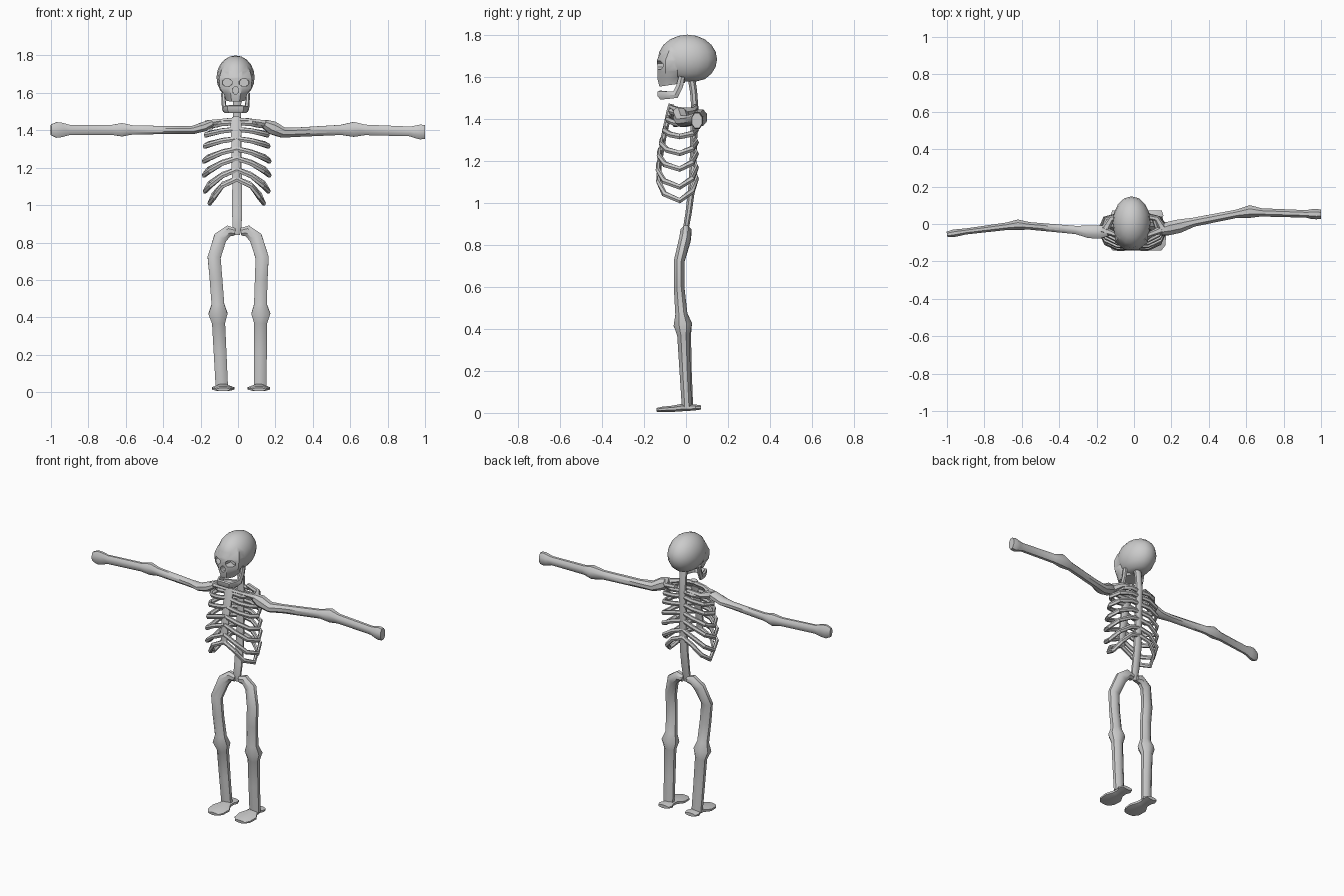
import bpy, bmesh, math
from mathutils import Vector


def finish(bm, name, angle=40):
    bmesh.ops.recalc_face_normals(bm, faces=bm.faces)
    me = bpy.data.meshes.new(name)
    bm.to_mesh(me)
    bm.free()
    me.shade_smooth()
    me.set_sharp_from_angle(angle=math.radians(angle))
    ob = bpy.data.objects.new(name, me)
    bpy.context.collection.objects.link(ob)
    return ob


def tube(name, pts, ref, sides=8, angle=40):
    """Loft through points (x, y, z, radius along ref, radius across)."""
    bm = bmesh.new()
    rings = []
    for i, p in enumerate(pts):
        c = Vector(p[:3])
        a, b = Vector(pts[max(i - 1, 0)][:3]), Vector(pts[min(i + 1, len(pts) - 1)][:3])
        t = (c - a).normalized() + (b - c).normalized()
        t.normalize()
        u = Vector(ref)
        u = (u - t * u.dot(t)).normalized()
        v = t.cross(u)
        ring = []
        for k in range(sides):
            w = 2 * math.pi * (k + 0.5) / sides
            f = 1 / math.cos(math.pi / sides)
            ring.append(bm.verts.new(c + u * math.cos(w) * p[3] * f + v * math.sin(w) * p[4] * f))
        rings.append(ring)
    for r, s in zip(rings, rings[1:]):
        for k in range(sides):
            j = (k + 1) % sides
            bm.faces.new((r[k], r[j], s[j], s[k]))
    bm.faces.new(rings[0])
    bm.faces.new(rings[-1])
    return finish(bm, name, angle)


Y, Z = (0, 1, 0), (0, 0, 1)
CX = -0.01

# Spine and neck
tube("spine", [(CX + .005, y, z, ry, rx) for y, z, ry, rx in (
    (0, .84, .008, .015), (0, .88, .014, .024), (.012, .95, .015, .026), (.025, 1.05, .016, .026),
    (.033, 1.18, .016, .025), (.038, 1.35, .017, .024), (.042, 1.45, .017, .022),
    (.036, 1.53, .017, .022), (.025, 1.60, .018, .024))], Y)

# Breastbone
tube("breastbone", [(CX, y, z, ry, rx) for y, z, ry, rx in (
    (-.128, 1.13, .008, .02), (-.125, 1.2, .012, .024), (-.105, 1.32, .013, .025),
    (-.08, 1.43, .014, .03), (-.07, 1.47, .013, .022))], Y)

# Ribs: height at middle, height at side, half width, front depth
for n, (zi, zo, xo, yf) in enumerate((
        (1.44, 1.425, .13, -.07), (1.405, 1.375, .165, -.085), (1.355, 1.315, .17, -.10),
        (1.30, 1.235, .175, -.115), (1.25, 1.16, .175, -.125), (1.19, 1.075, .17, -.13),
        (1.14, 1.01, .145, -.128))):
    d = zi - zo
    for s, side in ((-1, "left"), (1, "right")):
        path = [(0, yf, zi), (.08, yf - .003, zi - .3 * d), (xo * .83, yf + .025, zi - .75 * d),
                (xo, -.03, zo), (xo * .85, .03, zi - .65 * d), (.07, .05, zi - .2 * d), (0, .04, zi)]
        tube(f"rib_{side}_{n + 1}", [(CX + .003 + s * x, y, z, .013, .010) for x, y, z in path], Z, 6)

# Collar bones
for s, side in ((-1, "left"), (1, "right")):
    tube(f"collar_bone_{side}", [(CX, -.07, 1.455, .013, .013), (CX + s * .08, -.06, 1.45, .011, .011),
                                 (CX + s * .16, -.03, 1.435, .018, .018)], Z, 6)
    # Shoulder blades
    tube(f"shoulder_blade_{side}", [(s * .15, -.02, 1.43, .025, .02), (s * .12, .03, 1.44, .014, .014),
                                    (s * .04, .045, 1.455, .012, .012)], Z, 6)

# Arms with elbow swelling and hand stub
tube("arm_right", [
    (.14, -.035, 1.435, .022, .025), (.18, -.025, 1.415, .036, .036), (.24, -.012, 1.388, .028, .036),
    (.32, .01, 1.39, .025, .024), (.55, .055, 1.402, .027, .022), (.62, .067, 1.405, .04, .034),
    (.68, .062, 1.402, .028, .022), (.92, .054, 1.394, .026, .02), (.95, .053, 1.392, .034, .026),
    (.975, .053, 1.391, .04, .028), (1.0, .052, 1.391, .036, .024)], Z)
tube("arm_left", [
    (-.14, -.035, 1.44, .018, .03), (-.18, -.042, 1.42, .026, .035), (-.24, -.042, 1.402, .022, .034),
    (-.31, -.032, 1.401, .021, .022), (-.56, -.01, 1.402, .024, .02), (-.62, -.004, 1.403, .036, .028),
    (-.68, -.012, 1.402, .026, .02), (-.90, -.04, 1.402, .027, .016), (-.94, -.046, 1.402, .038, .019),
    (-.97, -.051, 1.402, .042, .02), (-1.0, -.056, 1.402, .028, .015)], Z)

# Legs: hip arch, thigh, knee, shin
leg = [(.015, 0, .857, .022, .02), (.05, 0, .862, .026, .03), (.095, -.005, .825, .027, .036),
       (.129, -.033, .72, .025, .035), (.124, -.033, .6, .025, .034), (.12, -.022, .47, .029, .034),
       (.122, -.015, .42, .044, .051), (.121, -.012, .37, .03, .035), (.12, -.005, .2, .026, .034),
       (.119, .004, .03, .024, .033)]
foot = [(-.14, .014, .009, .035), (-.115, .017, .012, .055), (-.06, .02, .015, .06), (-.015, .026, .018, .036),
        (.02, .026, .016, .034), (.045, .026, .014, .046), (.072, .026, .010, .036)]
for s, side in ((-1, "left"), (1, "right")):
    tube(f"leg_{side}", [(s * x + (0 if s > 0 else .045 * max(0, .75 - z)), y + (0 if s > 0 else .006 * (z < .4)),
                          z, a, b) for x, y, z, a, b in leg], Y)
    fx = .112 if s > 0 else -.08
    tube(f"foot_{side}", [(fx, y, z, h, w) for y, z, h, w in foot], Z, 8)


# Skull: braincase flattened underneath
bm = bmesh.new()
bmesh.ops.create_uvsphere(bm, u_segments=16, v_segments=10, radius=1)
for v in bm.verts:
    x, y, z = v.co
    v.co = (CX - .003 + x * .102, .007 + y * .141, max(1.683 + z * .117, 1.578))
bmesh.ops.remove_doubles(bm, verts=bm.verts, dist=.0005)
skull = finish(bm, "skull", 50)

# Face mass tapering to the upper jaw
face = tube("face", [(CX - .003, y, z, ry, rx) for y, z, ry, rx in (
    (-.065, 1.562, .062, .05), (-.07, 1.595, .066, .062), (-.07, 1.625, .066, .084),
    (-.07, 1.675, .068, .088), (-.06, 1.72, .05, .075))], Y)
face.hide_render = True


def cutter(name, x, z, w, h, depth):
    ob = tube(name, [(x, -.25, z, h, w), (x, depth, z, h, w * .8)], Z, 8)
    ob.hide_render = True
    return ob


cuts = [cutter("eye_cutter_left", CX - .048, 1.655, .031, .02, -.085),
        cutter("eye_cutter_right", CX + .042, 1.655, .031, .02, -.085),
        cutter("nose_cutter", CX - .003, 1.613, .019, .02, -.095)]
for ob, op in [(face, 'UNION')] + [(c, 'DIFFERENCE') for c in cuts]:
    m = skull.modifiers.new(op.lower(), 'BOOLEAN')
    m.object, m.operation, m.solver = ob, op, 'EXACT'
dg = bpy.context.evaluated_depsgraph_get()
carved = bpy.data.meshes.new_from_object(skull.evaluated_get(dg))
skull.modifiers.clear()
skull.data = carved
carved.set_sharp_from_angle(angle=math.radians(45))
for ob in cuts + [face]:
    bpy.data.objects.remove(ob)

# Lower jaw: horseshoe with upright rear branches
half = [(.066, -.02, 1.60, .014, .010), (.064, -.03, 1.555, .016, .010), (.06, -.05, 1.515, .018, .011),
        (.054, -.09, 1.512, .018, .011), (.036, -.124, 1.513, .02, .012)]
jaw = [(CX - .003 + x, y, z, a, b) for x, y, z, a, b in half]
jaw += [(CX - .003 - x, y, z, a, b) for x, y, z, a, b in reversed(half)]
tube("lower_jaw", jaw, (0, -.5, 1), 6)
